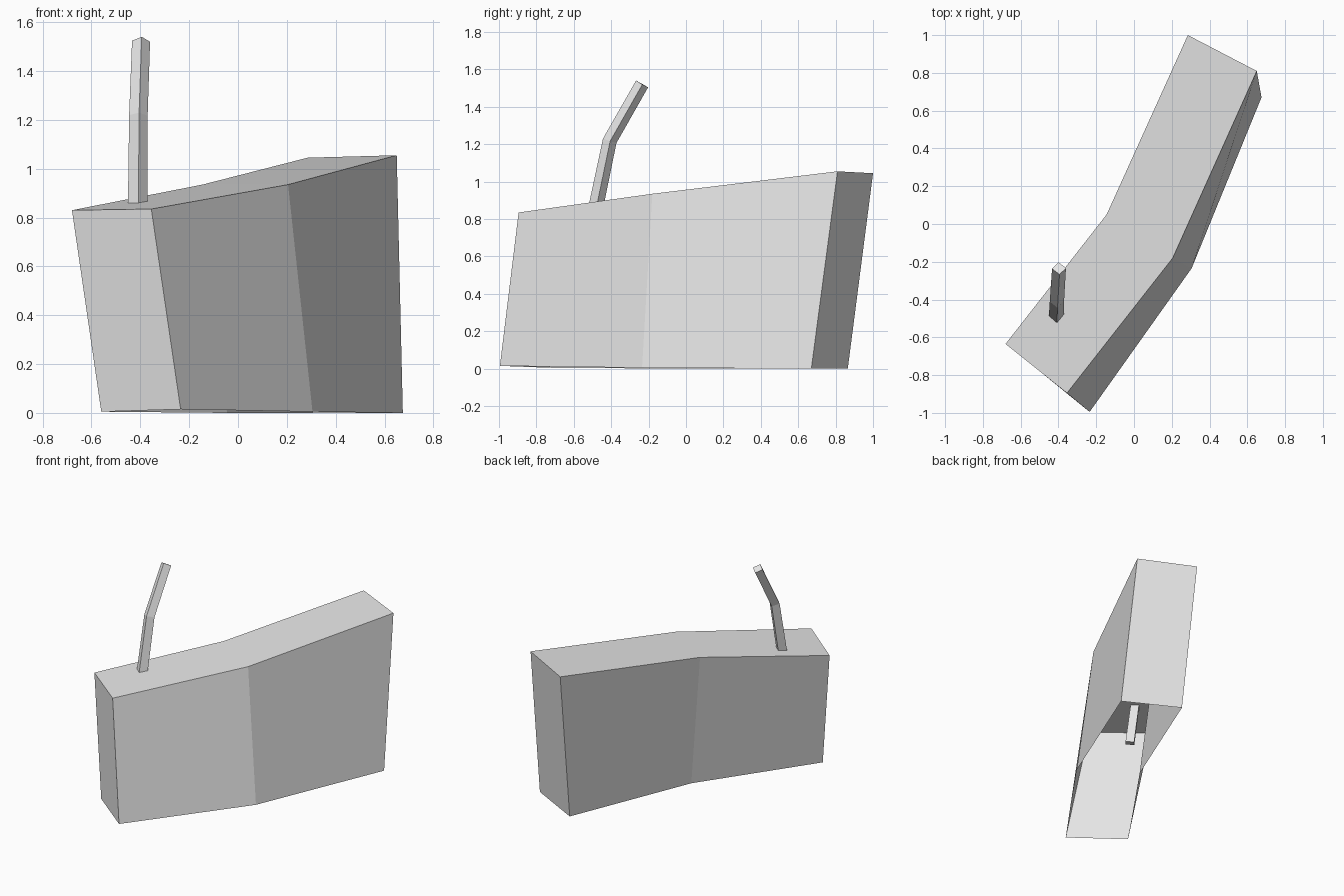
import bpy
import bmesh
from mathutils import Vector

cube = bpy.data.objects.get("Cube")
if cube:
    bpy.data.objects.remove(cube, do_unlink=True)

COLOUR = (0.8, 0.8, 0.8, 1.0)
grey = bpy.data.materials.new("light_grey")
grey.use_nodes = True
grey.diffuse_color = COLOUR
grey.node_tree.nodes["Principled BSDF"].inputs["Base Color"].default_value = COLOUR


def loft(name, rings, cap_start, cap_end):
    """Join closed rings of equal length, with chosen ends capped."""
    bm = bmesh.new()
    loops = [[bm.verts.new(p) for p in ring] for ring in rings]
    for low, high in zip(loops, loops[1:]):
        count = len(low)
        for i in range(count):
            j = (i + 1) % count
            bm.faces.new((low[i], low[j], high[j], high[i]))
    for loop, wanted in ((loops[0][::-1], cap_start), (loops[-1], cap_end)):
        if not wanted:
            continue
        if len(loop) == 6:
            # bent carton end: one quad on each side of the fold
            a, b, c, d, e, f = loop
            bm.faces.new((a, b, c, f))
            bm.faces.new((f, c, d, e))
        else:
            bm.faces.new(loop)
    mesh = bpy.data.meshes.new(name)
    bm.to_mesh(mesh)
    bm.free()
    mesh.materials.append(grey)
    obj = bpy.data.objects.new(name, mesh)
    bpy.context.collection.objects.link(obj)
    return obj


# Bent, leaning carton, open underneath
carton_bottom = [(-0.56, -0.73, 0.005), (-0.235, -0.995, 0.015), (0.305, -0.235, 0.005),
                 (0.675, 0.67, 0), (0.305, 0.865, 0), (-0.045, 0.005, 0)]
carton_top = [(-0.68, -0.635, 0.83), (-0.355, -0.895, 0.835), (0.205, -0.18, 0.935),
              (0.65, 0.81, 1.055), (0.285, 1.0, 1.045), (-0.145, 0.05, 0.935)]
loft("carton", [carton_bottom, carton_top], False, True)

# Four-sided straw, pushed through the top and bent halfway up
path = [Vector(p) for p in ((-0.413, -0.535, 0.61), (-0.408, -0.408, 1.218),
                            (-0.397, -0.235, 1.522))]
radii = (0.041, 0.038, 0.037)
rings = []
for i, (centre, radius) in enumerate(zip(path, radii)):
    before, after = path[max(i - 1, 0)], path[min(i + 1, 2)]
    tangent = (after - before).normalized()
    side = Vector((1, 0.08, 0))
    side = (side - tangent * side.dot(tangent)).normalized() * radius
    back = tangent.cross(side)
    rings.append([centre + side, centre + back, centre - side, centre - back])
loft("straw", rings, True, True)
